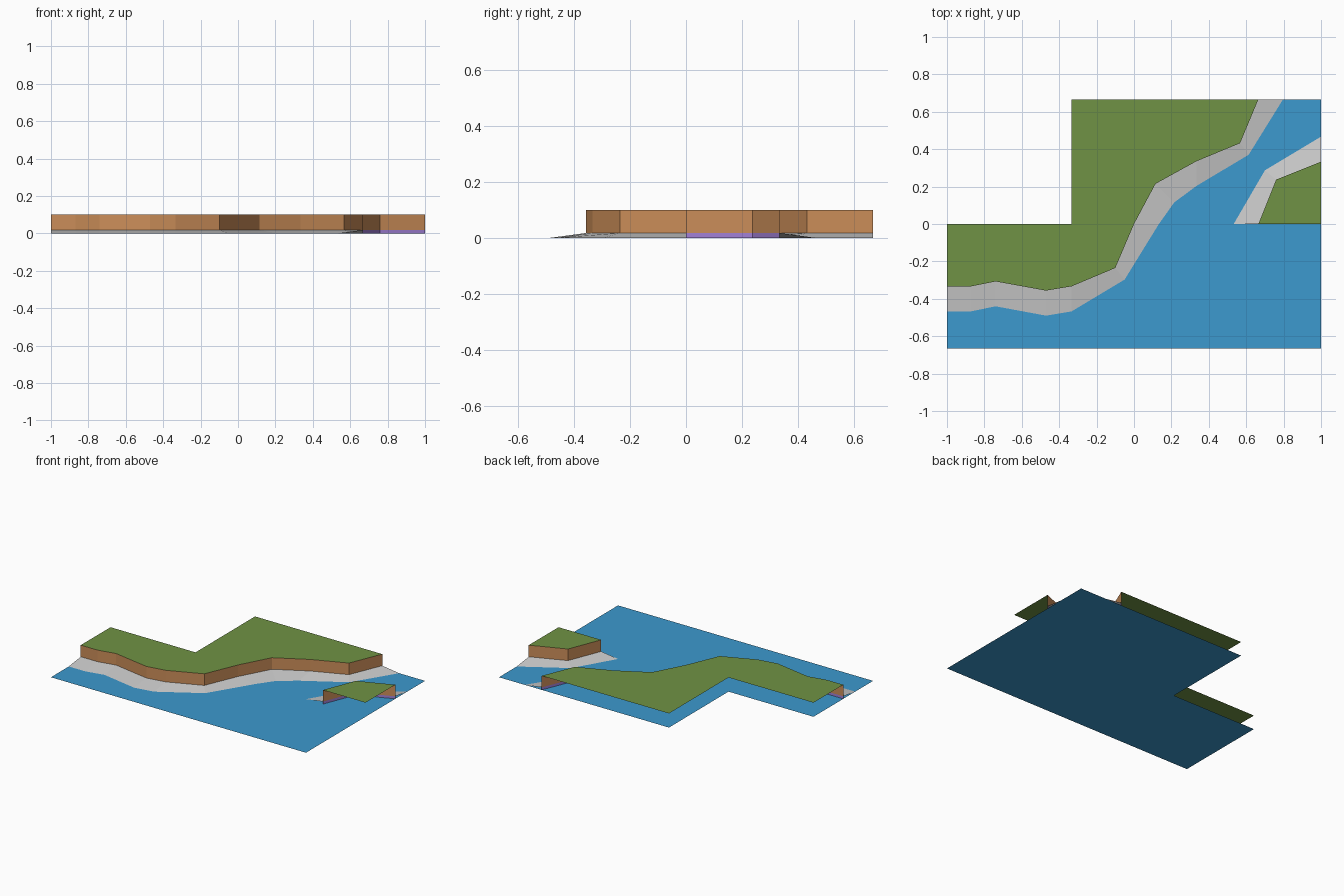
import bpy
import bmesh

if "Cube" in bpy.data.objects:
    bpy.data.objects.remove(bpy.data.objects["Cube"])

T = 2 / 3                      # edge of one map tile
TOP, LEDGE = 0.10, 0.018       # grass height, top of the beach


def material(name, rgb):
    m = bpy.data.materials.new(name)
    m.diffuse_color = (*rgb, 1)
    m.use_nodes = True
    m.node_tree.nodes["Principled BSDF"].inputs["Base Color"].default_value = m.diffuse_color
    return m


GRASS = material("grass_green", (0.16, 0.29, 0.058))
EARTH = material("earth_brown", (0.60, 0.27, 0.10))
WATER = material("water_blue", (0.045, 0.32, 0.62))
BASE = material("base_purple", (0.36, 0.22, 0.68))


def finish(name, bm, mat):
    me = bpy.data.meshes.new(name)
    bm.to_mesh(me)
    bm.free()
    if mat:
        me.materials.append(mat)
    ob = bpy.data.objects.new(name, me)
    bpy.context.collection.objects.link(ob)


def sheet(name, outline, z, mat):
    """Flat polygon facing up."""
    bm = bmesh.new()
    f = bm.faces.new([bm.verts.new((x, y, z)) for x, y in outline])
    f.normal_update()
    if f.normal.z < 0:
        f.normal_flip()
    bmesh.ops.triangulate(bm, faces=[f])
    finish(name, bm, mat)


def strip(name, low, z0, high, z1, mat, flip):
    """Ribbon of quads between a lower and an upper path."""
    bm = bmesh.new()
    a = [bm.verts.new((x, y, z0)) for x, y in low]
    b = [bm.verts.new((x, y, z1)) for x, y in high]
    for i in range(len(a) - 1):
        f = bm.faces.new((a[i], a[i + 1], b[i + 1], b[i]))
        if flip:
            f.normal_flip()
    finish(name, bm, mat)


def coast(name, shore, waterline, inland, flip):
    """Grass top, cliff, hidden footing and sloping beach."""
    sheet(name + "_grass", shore + inland, TOP, GRASS)
    strip(name + "_cliff", shore, LEDGE, shore, TOP, EARTH, flip)
    strip(name + "_footing", shore, 0, shore, LEDGE, BASE, flip)
    strip(name + "_beach", waterline, 0, shore, LEDGE, None, flip)


# L-shaped water sheet
sheet("water", [(-1, -T), (1, -T), (1, T), (-T / 2, T), (-T / 2, 0), (-1, 0)], 0, WATER)

# Main land
coast("mainland",
      [(-1, -.333), (-.87, -.333), (-.74, -.307), (-.47, -.356), (-.333, -.333),
       (-.1, -.235), (0, 0), (.115, .215), (.333, .335), (.567, .432), (.665, T)],
      [(-1, -.467), (-.87, -.467), (-.74, -.44), (-.47, -.49), (-.333, -.467),
       (-.05, -.297), (.133, 0), (.215, .115), (.333, .203), (.613, .37), (.797, T)],
      [(-T / 2, T), (-T / 2, 0), (-1, 0)], False)

# Corner headland, open at the map edge
coast("headland",
      [(.665, 0), (.76, .237), (1, .333)],
      [(.533, 0), (.7, .287), (1, .467)],
      [(1, 0)], True)
